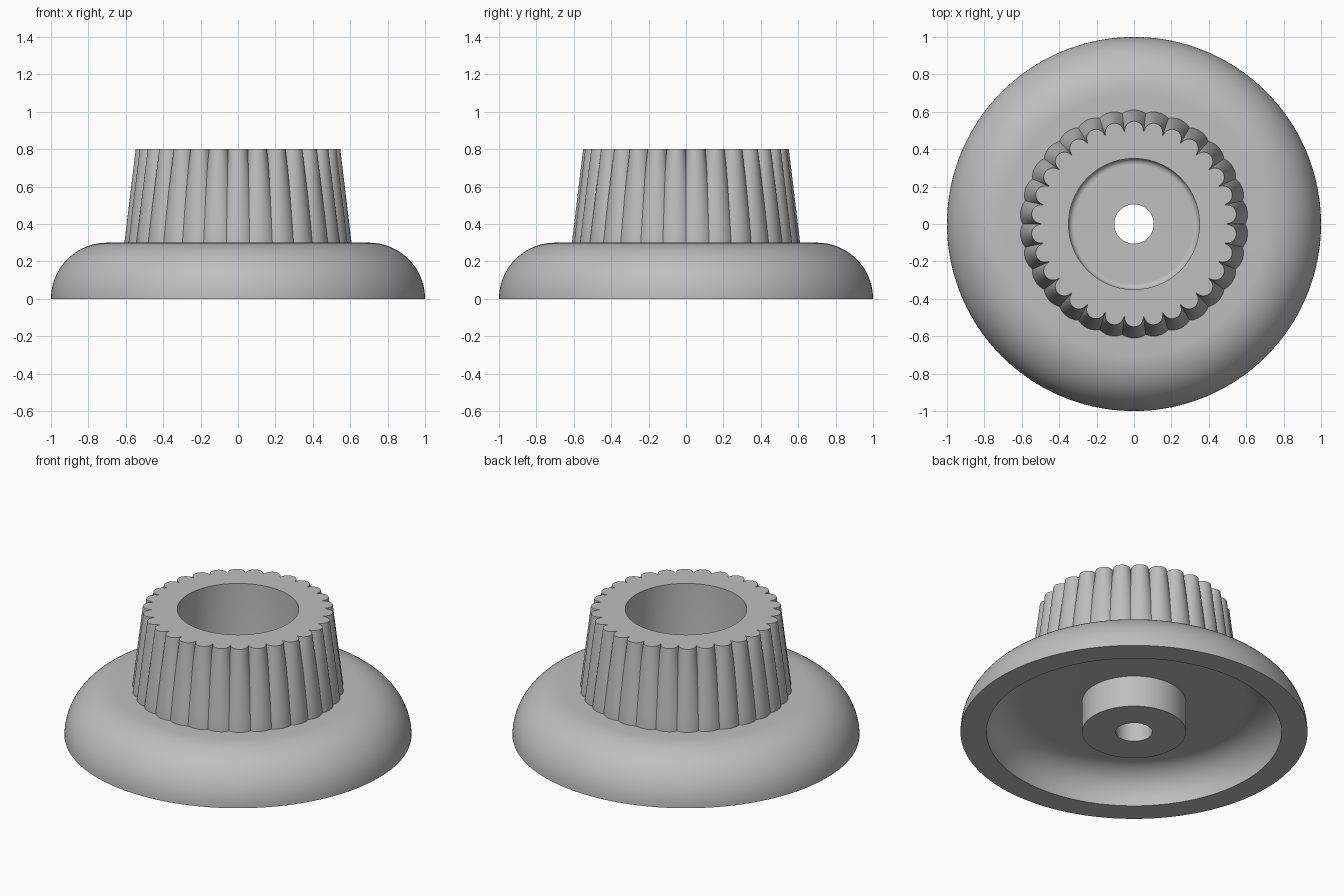
import bpy, bmesh, math

cube = bpy.data.objects.get("Cube")
if cube:
    bpy.data.objects.remove(cube)

grey = bpy.data.materials.new("plain grey")
grey.use_nodes = True
colour = (0.52, 0.52, 0.52, 1)
grey.diffuse_color = colour
grey.node_tree.nodes["Principled BSDF"].inputs["Base Color"].default_value = colour

LOBES, STEPS = 30, 14


def arc(cx, cz, radius, start, end, count):
    """Points (r, z) along an arc, angles in degrees."""
    points = []
    for i in range(count + 1):
        a = math.radians(start + (end - start) * i / count)
        points.append((cx + radius * math.cos(a), cz + radius * math.sin(a)))
    return points


def circle(r, z, angles):
    return [(r * math.cos(a), r * math.sin(a), z) for a in angles]


def skin_rings(name, rings):
    """Join a closed loop of rings into a smooth solid of revolution."""
    bm = bmesh.new()
    loops = [[bm.verts.new(p) for p in ring] for ring in rings]
    n = len(loops[0])
    for i, low in enumerate(loops):
        high = loops[(i + 1) % len(loops)]
        for j in range(n):
            k = (j + 1) % n
            bm.faces.new((low[j], low[k], high[k], high[j]))
    bmesh.ops.recalc_face_normals(bm, faces=bm.faces)
    mesh = bpy.data.meshes.new(name)
    bm.to_mesh(mesh)
    bm.free()
    mesh.materials.append(grey)
    obj = bpy.data.objects.new(name, mesh)
    bpy.context.collection.objects.link(obj)
    bpy.ops.object.select_all(action='DESELECT')
    obj.select_set(True)
    bpy.context.view_layer.objects.active = obj
    bpy.ops.object.shade_smooth_by_angle(angle=math.radians(30))
    return obj


# Domed base: hollow underside, central boss and through hole
profile = [(0.105, 0), (0.3, 0), (0.3, 0.2)]
profile += arc(0.65, 0, 0.2, 90, 0, 14)
profile += arc(0.7, 0, 0.3, 0, 90, 20)
profile += [(0.105, 0.3)]
even = [math.tau * i / 160 for i in range(160)]
skin_rings("domed_base", [circle(r, z, even) for r, z in profile])

# Fluted grip: round lobes on a fixed circle that swell towards the base
half = math.pi / LOBES
offsets = [half * math.sin(math.pi * (i / STEPS - 0.5)) for i in range(STEPS)]
angles, phis = [], []
for lobe in range(LOBES):
    for phi in offsets:
        angles.append(math.pi / 2 + lobe * 2 * half + phi)
        phis.append(phi)


def lobed_ring(z, lobe_radius, centre=0.5):
    ring = []
    for a, phi in zip(angles, phis):
        reach = max(lobe_radius ** 2 - (centre * math.sin(phi)) ** 2, 0)
        r = centre * math.cos(phi) + math.sqrt(reach)
        ring.append((r * math.cos(a), r * math.sin(a), z))
    return ring


rings = [lobed_ring(0.28, 0.11)]
for i in range(15):
    t = (i / 14) ** 0.7
    rings.append(lobed_ring(0.3 + 0.5 * t, 0.11 - 0.06 * t))

# Bore inside the grip, rounded into its floor
bore = [(0.35, 0.8)] + arc(0.32, 0.33, 0.03, 0, -90, 6) + [(0.32, 0.28)]
rings += [circle(r, z, angles) for r, z in bore]
skin_rings("fluted_grip", rings)
